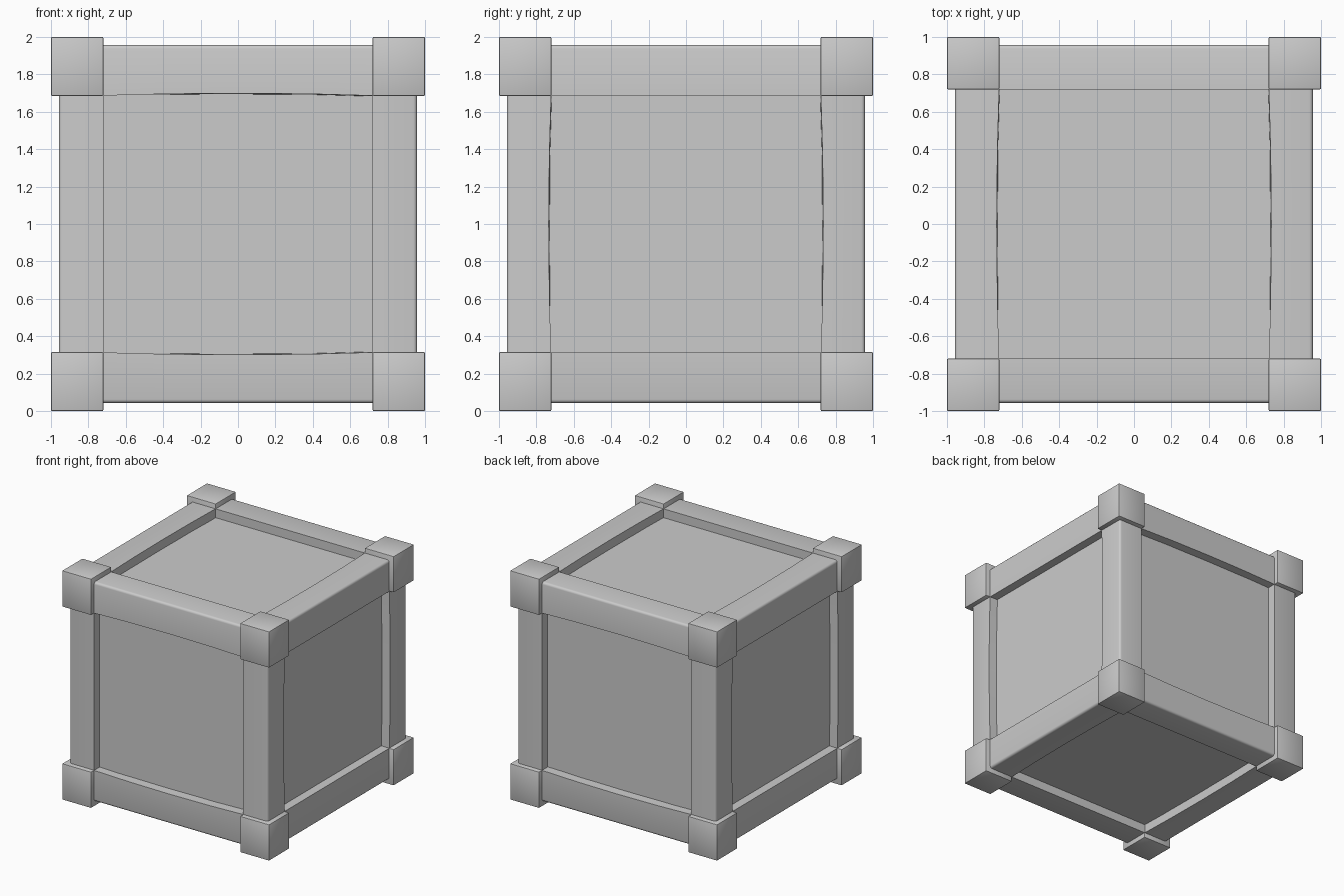
import bpy, bmesh, math
from mathutils import Vector

if "Cube" in bpy.data.objects:
    bpy.data.objects.remove(bpy.data.objects["Cube"])

CENTRE = Vector((0, 0, 1))
OUT = 0.957                       # outer face of the rails
INNER = (0.72, 0.72, 0.685)       # inner edge of the frame along x, y, z


def add_object(name, bm, mirror, angle=35):
    bmesh.ops.recalc_face_normals(bm, faces=bm.faces)
    mesh = bpy.data.meshes.new(name)
    bm.to_mesh(mesh)
    bm.free()
    obj = bpy.data.objects.new(name, mesh)
    obj.location = CENTRE
    bpy.context.collection.objects.link(obj)
    bpy.ops.object.select_all(action='DESELECT')
    obj.select_set(True)
    bpy.context.view_layer.objects.active = obj
    bpy.ops.object.shade_smooth_by_angle(angle=math.radians(angle))
    if any(mirror):
        mod = obj.modifiers.new("Mirror", 'MIRROR')
        mod.use_axis = mirror
        mod.use_clip = False
        mod.use_mirror_merge = False
    return obj


def box(name, lo, hi, mirror=(False,) * 3, bevel=0.0):
    bm = bmesh.new()
    bmesh.ops.create_cube(bm, size=1)
    lo, hi = Vector(lo), Vector(hi)
    for v in bm.verts:
        v.co = (lo + hi) / 2 + v.co * (hi - lo)
    if bevel:
        bmesh.ops.bevel(bm, geom=bm.edges[:], offset=bevel, segments=2,
                        profile=0.5, affect='EDGES')
    return add_object(name, bm, mirror)


def rail(name, axis, wear=0.014, r=0.02):
    """Rail along an axis; its inner front edge is worn away at mid length."""
    u, v = (axis + 1) % 3, (axis + 2) % 3
    end = INNER[axis] + 0.05
    bm = bmesh.new()
    rings = []
    for t in (-1, -0.5, 0, 0.5, 1):
        dent = wear * (1 - t * t)
        arc = [(OUT - r + r * math.cos(a), OUT - r + r * math.sin(a))
               for a in (i * math.pi / 6 for i in range(4))]
        section = [(OUT, INNER[v] + dent)] + arc + [(INNER[u], OUT), (INNER[u], INNER[v])]
        ring = []
        for a, b in section:
            co = [0, 0, 0]
            co[axis], co[u], co[v] = t * end, a, b
            ring.append(bm.verts.new(co))
        rings.append(ring)
    n = len(rings[0])
    for p, q in zip(rings, rings[1:]):
        for i in range(n):
            j = (i + 1) % n
            bm.faces.new((p[i], p[j], q[j], q[i]))
    bm.faces.new(rings[0])
    bm.faces.new(rings[-1])
    add_object(name, bm, [i != axis for i in range(3)])


# recessed panels
box("inner_panels", (-0.88, -0.88, -0.88), (0.88, 0.88, 0.88))

# frame rails
rail("width_rails", 0)
rail("depth_rails", 1)
rail("corner_posts", 2)

# corner blocks
box("corner_blocks", INNER, (1, 1, 1), (True, True, True), bevel=0.006)
